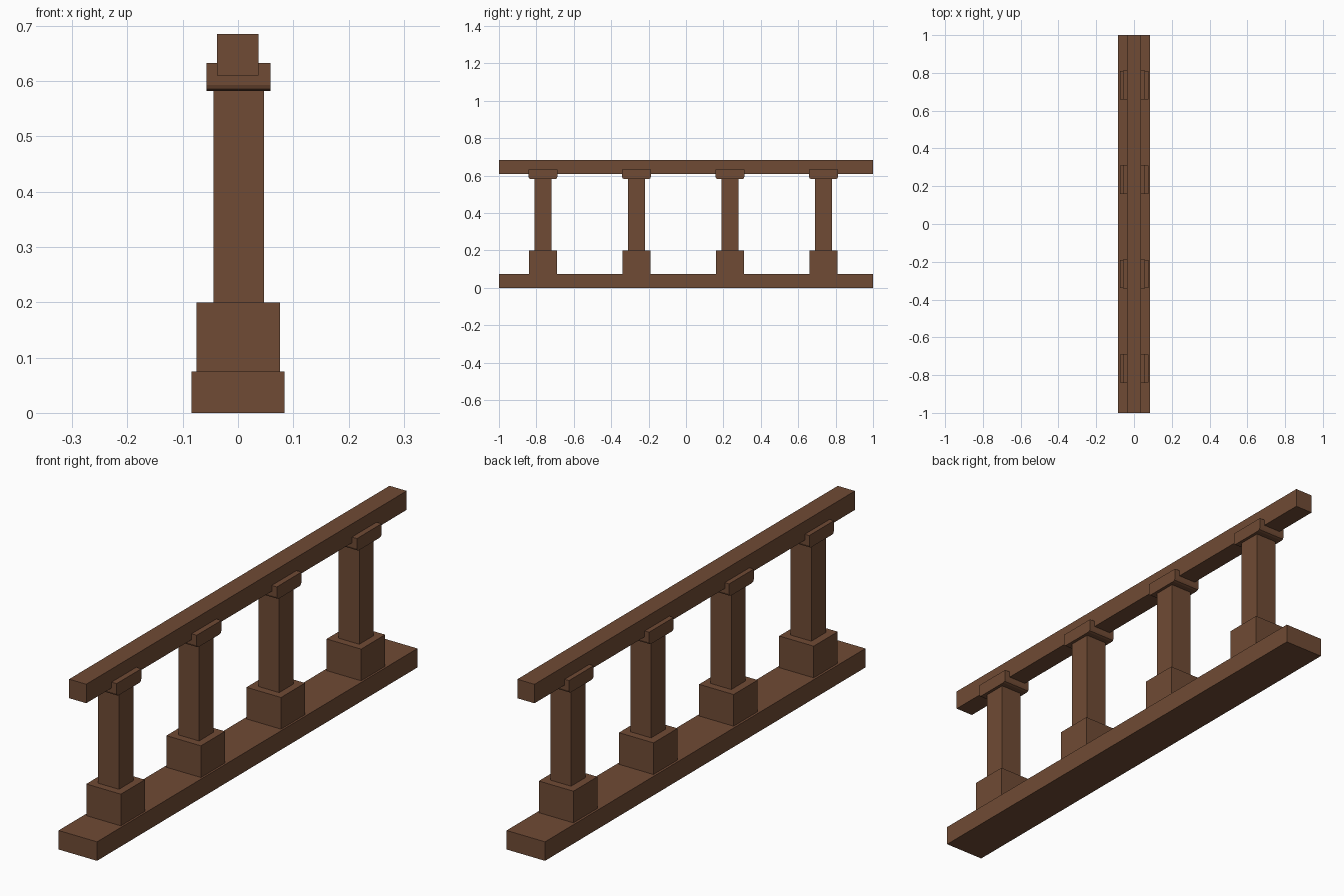
import bpy, bmesh

if "Cube" in bpy.data.objects:
    bpy.data.objects.remove(bpy.data.objects["Cube"])

wood = bpy.data.materials.new("brown_wood")
wood.diffuse_color = (0.162, 0.070, 0.035, 1)
wood.use_nodes = True
wood.node_tree.nodes["Principled BSDF"].inputs["Base Color"].default_value = wood.diffuse_color


def box(name, x0, x1, y0, y1, z0, z1, round_bottom=0):
    bm = bmesh.new()
    bmesh.ops.create_cube(bm, size=1)
    for v in bm.verts:
        v.co = (x1 if v.co.x > 0 else x0,
                y1 if v.co.y > 0 else y0,
                z1 if v.co.z > 0 else z0)
    if round_bottom:
        # soften the two lower edges that run across the railing
        edges = [e for e in bm.edges
                 if all(abs(v.co.z - z0) < 1e-5 for v in e.verts)
                 and abs(e.verts[0].co.y - e.verts[1].co.y) < 1e-5]
        bmesh.ops.bevel(bm, geom=edges, offset=round_bottom, segments=2,
                        profile=0.5, affect='EDGES')
    mesh = bpy.data.meshes.new(name)
    bm.to_mesh(mesh)
    bm.free()
    mesh.materials.append(wood)
    obj = bpy.data.objects.new(name, mesh)
    bpy.context.collection.objects.link(obj)
    return obj


# Long bottom beam and handrail
box("bottom_beam", -0.084, 0.084, -1, 1, 0, 0.075)
box("handrail", -0.038, 0.037, -1, 1, 0.61, 0.685)

# Four balusters: plinth, post and cap
for i in range(4):
    y = -0.765 + 0.5 * i
    box(f"plinth_{i + 1}", -0.075, 0.076, y - 0.075, y + 0.075, 0.07, 0.2)
    box(f"post_{i + 1}", -0.044, 0.047, y - 0.045, y + 0.045, 0.195, 0.59)
    box(f"cap_{i + 1}", -0.057, 0.059, y - 0.077, y + 0.077, 0.582, 0.633,
        round_bottom=0.011)
